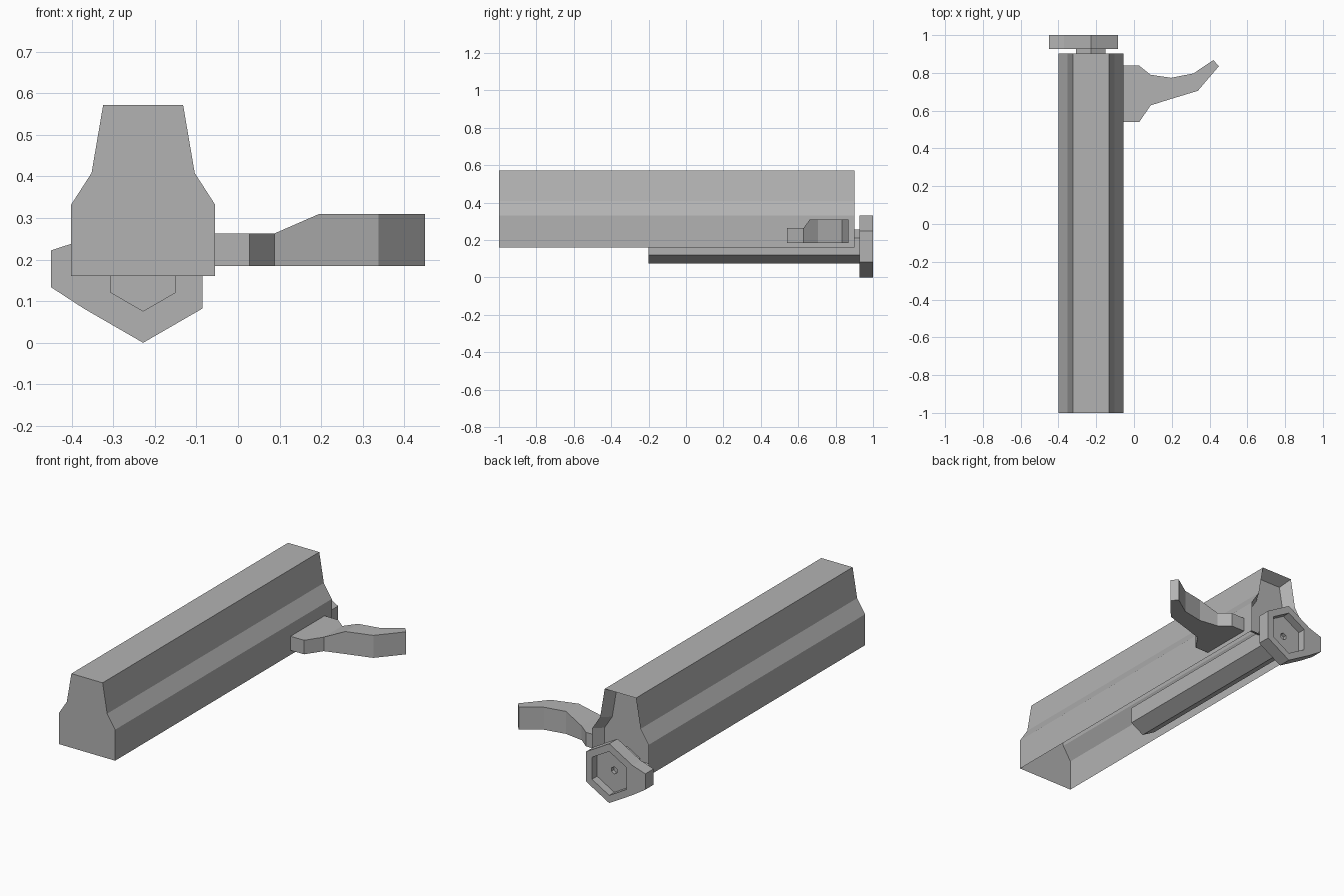
import bpy, bmesh, math

if "Cube" in bpy.data.objects:
    bpy.data.objects.remove(bpy.data.objects["Cube"], do_unlink=True)

steel = bpy.data.materials.new("grey_steel")
steel.use_nodes = True
GREY = (0.45, 0.45, 0.45, 1)
steel.diffuse_color = GREY
steel.node_tree.nodes["Principled BSDF"].inputs["Base Color"].default_value = GREY


def loft(bm, rings):
    """Skin closed rings of points and cap both ends."""
    loops = [[bm.verts.new(p) for p in ring] for ring in rings]
    n = len(loops[0])
    for a, b in zip(loops, loops[1:]):
        for i in range(n):
            j = (i + 1) % n
            bm.faces.new((a[i], a[j], b[j], b[i]))
    caps = bm.faces.new(loops[0]), bm.faces.new(loops[-1])
    bmesh.ops.recalc_face_normals(bm, faces=bm.faces)
    return caps


def finish(bm, name):
    mesh = bpy.data.meshes.new(name)
    bm.normal_update()
    bm.to_mesh(mesh)
    bm.free()
    mesh.materials.append(steel)
    obj = bpy.data.objects.new(name, mesh)
    bpy.context.collection.objects.link(obj)
    return obj


def extrude_y(profile, y0, y1):
    return [[(x, y, z) for x, z in profile] for y in (y0, y1)]


def prism(name, profile, y0, y1):
    bm = bmesh.new()
    loft(bm, extrude_y(profile, y0, y1))
    return finish(bm, name)


CX, CZ = -0.228, 0.165


def hexagon(r):
    """Hexagon standing on a point, around the rod axis."""
    return [(CX + r * math.sin(k * math.pi / 3), CZ + r * math.cos(k * math.pi / 3))
            for k in range(6)]


# Slide housing: mirrored profile, recessed rear end, open underside
half = [(0.173, 0.16), (0.173, 0.332), (0.124, 0.408), (0.096, 0.572)]
outline = [(CX + x, z) for x, z in half] + [(CX - x, z) for x, z in reversed(half)]
bm = bmesh.new()
_, rear = loft(bm, extrude_y(outline, -1, 0.902))
bmesh.ops.inset_region(bm, faces=[rear], thickness=0.034, use_even_offset=True)
bmesh.ops.translate(bm, verts=rear.verts, vec=(0, -0.06, 0))
bm.normal_update()
under = [f for f in bm.faces if f.normal.z < -0.9 and f.calc_area() > 0.3]
bmesh.ops.delete(bm, geom=under, context='FACES_ONLY')
finish(bm, "slide_housing")

# Hexagonal rod under the housing
prism("guide_rod", hexagon(0.09), -0.2, 0.93)

# End plate: hexagon with a side lobe, a rear recess and a pin hole
plate_outline = hexagon(0.165)
plate_outline[5:5] = [(-0.45, 0.134), (-0.45, 0.222)]
plate = prism("end_plate", plate_outline, 0.927, 1)
for name, radius, depth in (("recess_cutter", 0.122, 0.045), ("hole_cutter", 0.02, 0.065)):
    cutter = prism(name, hexagon(radius), 1 - depth, 1.1)
    cutter.hide_render = True
    mod = plate.modifiers.new(name, 'BOOLEAN')
    mod.object = cutter
    mod.operation = 'DIFFERENCE'
    mod.solver = 'EXACT'
    bpy.context.view_layer.objects.active = plate
    bpy.ops.object.modifier_apply(modifier=name)
    bpy.data.objects.remove(cutter, do_unlink=True)

# Curved handle: front point, back point and top height of each section
sections = [
    ((-0.055, 0.54), (-0.055, 0.838), 0.263),
    ((0.028, 0.54), (0.028, 0.838), 0.263),
    ((0.088, 0.628), (0.088, 0.79), 0.263),
    ((0.196, 0.662), (0.196, 0.774), 0.31),
    ((0.338, 0.705), (0.315, 0.797), 0.31),
    ((0.449, 0.835), (0.42, 0.868), 0.31),
]
bm = bmesh.new()
loft(bm, [[(*f, 0.185), (*b, 0.185), (*b, top), (*f, top)] for f, b, top in sections])
finish(bm, "charging_handle")
